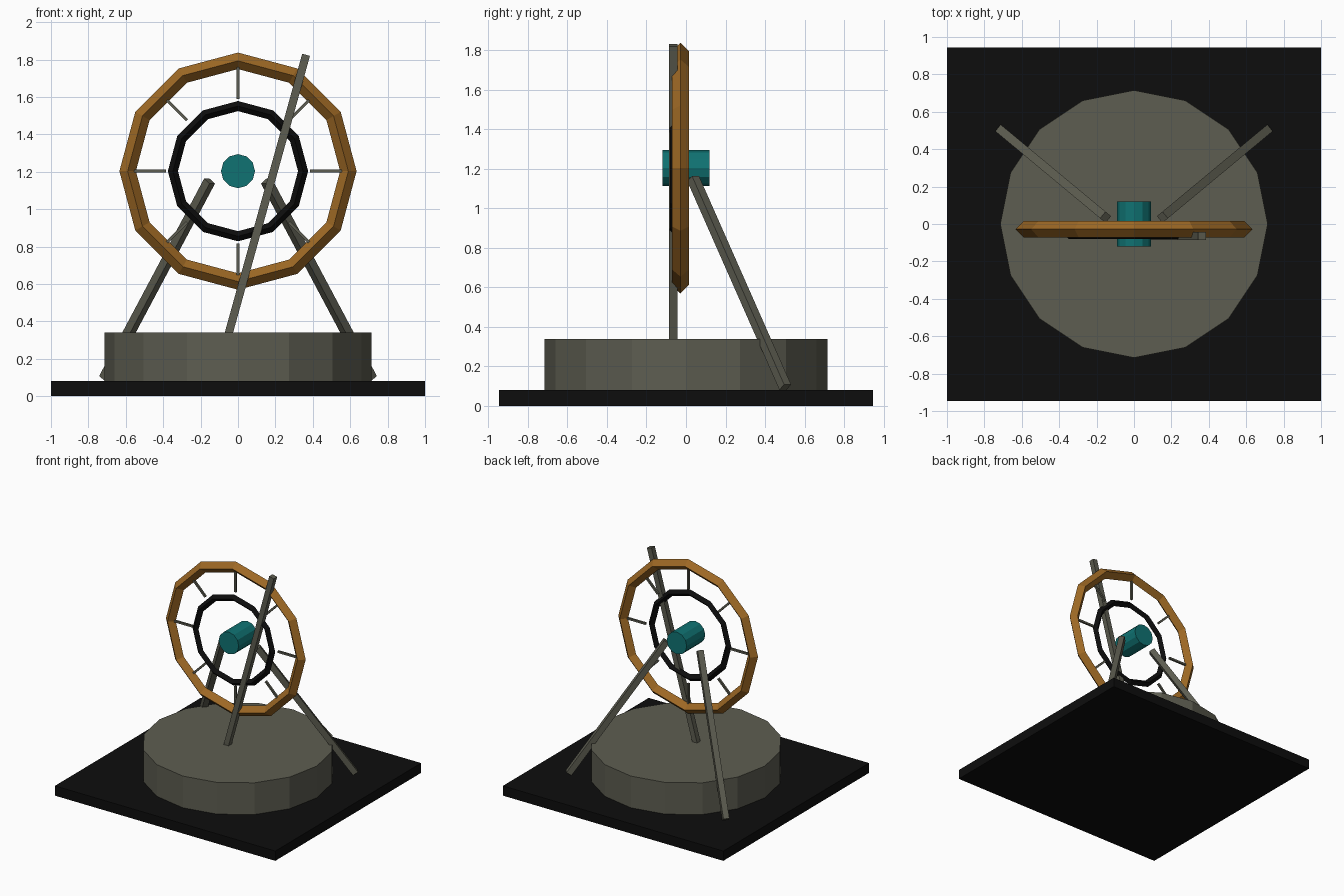
import bpy, bmesh, math
from mathutils import Vector, Matrix

if "Cube" in bpy.data.objects:
    bpy.data.objects.remove(bpy.data.objects["Cube"])


def material(name, rgb):
    m = bpy.data.materials.new(name)
    m.diffuse_color = (*rgb, 1)
    m.use_nodes = True
    m.node_tree.nodes["Principled BSDF"].inputs["Base Color"].default_value = m.diffuse_color
    return m


BLACK = material("black", (0.004, 0.004, 0.004))
STONE = material("grey stone", (0.11, 0.11, 0.082))
WOOD = material("amber wood", (0.34, 0.14, 0.018))
TEAL = material("teal", (0.005, 0.17, 0.17))

AXLE_Z = 1.203
TO_FRONT = Matrix.Rotation(math.pi / 2, 4, 'X')


def finish(bm, name, mat):
    bmesh.ops.recalc_face_normals(bm, faces=bm.faces)
    me = bpy.data.meshes.new(name)
    bm.to_mesh(me)
    bm.free()
    me.materials.append(mat)
    ob = bpy.data.objects.new(name, me)
    bpy.context.collection.objects.link(ob)
    return ob


def box(name, size, loc, mat):
    bm = bmesh.new()
    bmesh.ops.create_cube(bm, size=1, matrix=Matrix.Translation(loc) @ Matrix.Diagonal((*size, 1)))
    return finish(bm, name, mat)


def cylinder(name, sides, radius, depth, loc, mat, rot=Matrix()):
    bm = bmesh.new()
    bmesh.ops.create_cone(bm, cap_ends=True, segments=sides, radius1=radius, radius2=radius,
                          depth=depth, matrix=Matrix.Translation(loc) @ rot)
    return finish(bm, name, mat)


def beam(name, start, end, width, mat):
    a, b = Vector(start), Vector(end)
    d = b - a
    bm = bmesh.new()
    bmesh.ops.create_cube(bm, size=1, matrix=Matrix.Translation((a + b) / 2)
                          @ d.to_track_quat('Z', 'Y').to_matrix().to_4x4()
                          @ Matrix.Diagonal((width, width, d.length, 1)))
    return finish(bm, name, mat)


def ring(name, major, minor, y, mat, sides=12):
    # diamond section swept around the y axis
    bm = bmesh.new()
    loops = []
    for i in range(sides):
        a = 2 * math.pi * i / sides
        section = [(major + minor, 0), (major, minor), (major - minor, 0), (major, -minor)]
        loops.append([bm.verts.new((r * math.cos(a), y + dy, AXLE_Z + r * math.sin(a)))
                      for r, dy in section])
    for i in range(sides):
        p, q = loops[i], loops[(i + 1) % sides]
        for k in range(4):
            n = (k + 1) % 4
            bm.faces.new((p[k], p[n], q[n], q[k]))
    return finish(bm, name, mat)


# base
box("base_slab", (2, 1.89, 0.08), (0, 0, 0.04), BLACK)
cylinder("round_plinth", 16, 0.715, 0.26, (0, 0, 0.21), STONE)

# wheel
ring("outer_rim", 0.59, 0.044, -0.028, WOOD)
ring("inner_ring", 0.348, 0.027, -0.053, BLACK)
cylinder("hub", 12, 0.091, 0.24, (0, 0, AXLE_Z), TEAL, TO_FRONT)
for i in range(8):
    a = math.pi * i / 4
    c, s = math.cos(a), math.sin(a)
    beam(f"spoke_{i + 1}", (0.386 * c, -0.03, AXLE_Z + 0.386 * s),
         (0.565 * c, -0.03, AXLE_Z + 0.565 * s), 0.016, STONE)

# supports
for side, label in ((-1, "left"), (1, "right")):
    beam(f"back_leg_{label}", (side * 0.713, 0.502, 0.095), (side * 0.152, 0.036, 1.15), 0.046, STONE)
beam("front_pole", (-0.054, -0.064, 0.32), (0.364, -0.064, 1.825), 0.043, STONE)
